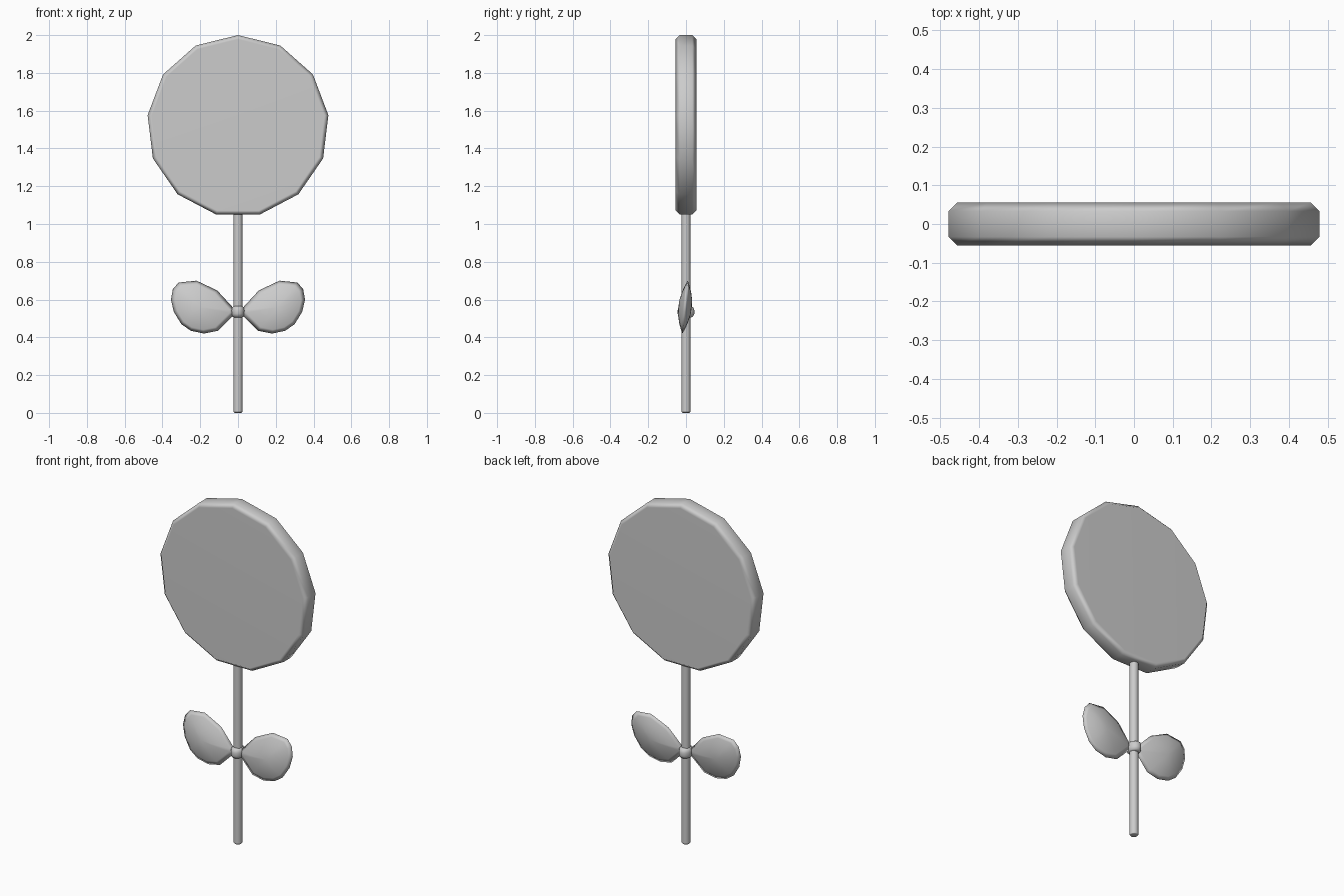
import bpy, bmesh, math
from mathutils import Vector

cube = bpy.data.objects.get("Cube")
if cube:
    bpy.data.objects.remove(cube, do_unlink=True)

grey = bpy.data.materials.new("light grey")
grey.use_nodes = True
colour = (0.6, 0.6, 0.6, 1)
grey.diffuse_color = colour
grey.node_tree.nodes["Principled BSDF"].inputs["Base Color"].default_value = colour


def finish(name, bm):
    """Turn a bmesh into a smooth shaded object."""
    bmesh.ops.recalc_face_normals(bm, faces=bm.faces)
    mesh = bpy.data.meshes.new(name)
    bm.to_mesh(mesh)
    bm.free()
    mesh.materials.append(grey)
    mesh.shade_smooth()
    obj = bpy.data.objects.new(name, mesh)
    bpy.context.collection.objects.link(obj)
    return obj


def bridge(bm, rings):
    """Join successive closed rings of vertices with quads."""
    for a, b in zip(rings, rings[1:]):
        n = len(a)
        for i in range(n):
            j = (i + 1) % n
            bm.faces.new((a[i], a[j], b[j], b[i]))


def lathe(name, profile, sides, squash=1.0):
    """Spin (radius, z) points about z, with capped ends."""
    bm = bmesh.new()
    turns = [2 * math.pi * i / sides for i in range(sides)]
    rings = [[bm.verts.new((r * squash * math.cos(t), r * math.sin(t), z)) for t in turns]
             for r, z in profile]
    bridge(bm, rings)
    bm.faces.new(rings[0])
    bm.faces.new(rings[-1])
    obj = finish(name, bm)
    obj.modifiers.new("even shading", 'WEIGHTED_NORMAL')
    return obj


# Candy disc: thirteen-sided slab with bevelled rims, one corner at the top
R, HALF, BEVEL = 0.482, 0.055, 0.022
disc = lathe("candy_disc", [(R - BEVEL, -HALF), (R, BEVEL - HALF),
                            (R, HALF - BEVEL), (R - BEVEL, HALF)], 13)
disc.rotation_euler = (math.pi / 2, -math.pi / 2, 0)
disc.location.z = 2 - R

# Stick, with slightly rounded ends
lathe("stick", [(0.019, 0), (0.024, 0.006), (0.024, 1.12), (0.019, 1.126)], 12)

# Knot wrapped around the stick
knot = lathe("bow_knot", [(0.024, -0.031), (0.038, -0.024), (0.044, -0.010),
                          (0.044, 0.010), (0.038, 0.024), (0.024, 0.031)], 12, 0.82)
knot.location.z = 0.535

# Bow loops: pinched cushions that lean back towards the top
OUTLINE = [(0.015, 0.545), (0.11, 0.648), (0.22, 0.70), (0.315, 0.69), (0.345, 0.655),
           (0.355, 0.60), (0.34, 0.535), (0.30, 0.47), (0.25, 0.435), (0.18, 0.42),
           (0.105, 0.435), (0.015, 0.525)]
CENTRE = Vector((0.21, 0.56))


def bow_loop(name, side):
    bm = bmesh.new()

    def point(p, depth):
        lean = 0.1 * (p.y - CENTRE.y) - 0.005
        return bm.verts.new((side * p.x, lean + depth, p.y))

    def ring(scale, depth):
        return [point(CENTRE.lerp(Vector(p), scale), depth) for p in OUTLINE]

    rim = ring(1, 0)
    for face in (-1, 1):
        rings = [rim] + [ring(s, face * 0.036 * (1 - s ** 2)) for s in (0.85, 0.6, 0.3)]
        bridge(bm, rings)
        tip = point(CENTRE, face * 0.036)
        last = rings[-1]
        for i, v in enumerate(last):
            bm.faces.new((v, last[(i + 1) % len(last)], tip))
    return finish(name, bm)


bow_loop("bow_loop_left", 1)
bow_loop("bow_loop_right", -1)
